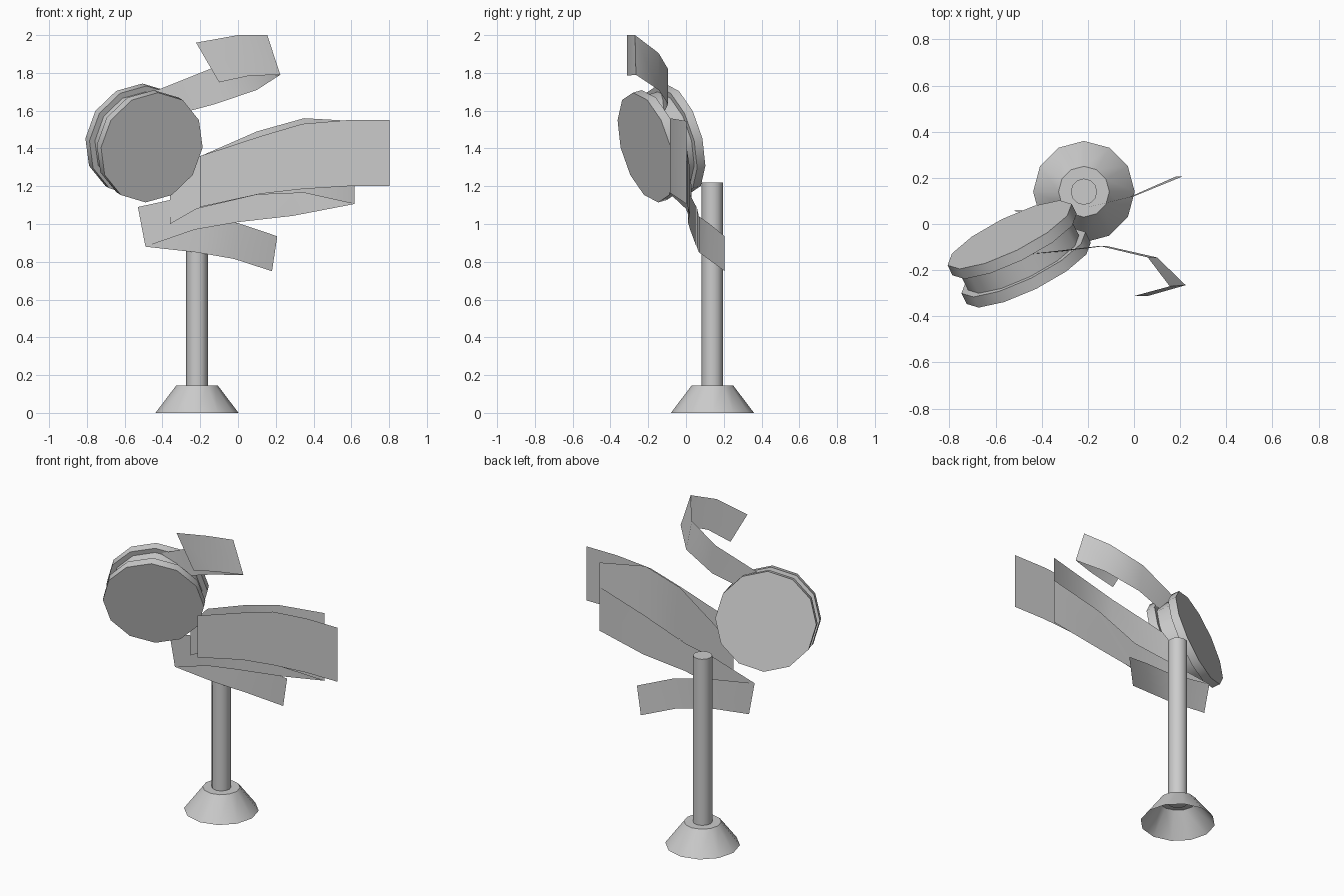
import bpy, bmesh, math
from mathutils import Matrix, Vector

cube = bpy.data.objects.get("Cube")
if cube:
    bpy.data.objects.remove(cube, do_unlink=True)

grey = bpy.data.materials.new("plain grey")
grey.use_nodes = True
colour = (0.6, 0.6, 0.6, 1)
grey.diffuse_color = colour
grey.node_tree.nodes["Principled BSDF"].inputs["Base Color"].default_value = colour


def finish(name, bm, matrix=Matrix()):
    mesh = bpy.data.meshes.new(name)
    bm.to_mesh(mesh)
    bm.free()
    mesh.materials.append(grey)
    obj = bpy.data.objects.new(name, mesh)
    bpy.context.collection.objects.link(obj)
    obj.matrix_world = matrix
    bpy.ops.object.select_all(action='DESELECT')
    obj.select_set(True)
    bpy.context.view_layer.objects.active = obj
    bpy.ops.object.shade_smooth_by_angle(angle=math.radians(40))
    return obj


def lathe(name, profile, matrix, cap_start=True, sides=12):
    """Rings of (radius, height) joined along the local z axis."""
    bm = bmesh.new()
    rings = []
    for r, z in profile:
        rings.append([bm.verts.new((r * math.cos(math.tau * i / sides),
                                    r * math.sin(math.tau * i / sides), z))
                      for i in range(sides)])
    for a, b in zip(rings, rings[1:]):
        for i in range(sides):
            j = (i + 1) % sides
            bm.faces.new((a[i], a[j], b[j], b[i]))
    bm.faces.new(rings[-1])
    if cap_start:
        bm.faces.new(rings[0][::-1])
    return finish(name, bm, matrix)


def ribbon(name, stations):
    """Thin strip through pairs of lower and upper edge points."""
    bm = bmesh.new()
    pairs = [(bm.verts.new(lo), bm.verts.new(hi)) for lo, hi in stations]
    for (a, b), (c, d) in zip(pairs, pairs[1:]):
        bm.faces.new((a, c, d, b))
    return finish(name, bm)


def upright(x, y, low, high):
    return (x, y, low), (x, y, high)


# Stand: hollow flared foot and pole
stand = Matrix.Translation((-0.217, 0.14, 0))
lathe("foot", [(0.22, 0), (0.11, 0.145)], stand, cap_start=False)
lathe("pole", [(0.057, 0.13), (0.057, 1.22)], stand)

# Tilted grooved drum, local z pointing out of its front face
n = Vector((0.43, -0.87, -0.25)).normalized()
side = Vector((-n.y, n.x, 0)).normalized()
up = n.cross(side)
turn = Matrix((side, up, n)).transposed().to_4x4()
drum = Matrix.Translation((-0.539, -0.046, 1.453)) @ turn
lathe("drum", [(0.3, 0), (0.3, 0.05), (0.268, 0.05), (0.268, 0.14),
               (0.3, 0.14), (0.3, 0.193)], drum)

# Flat streamers trailing from the drum
ribbon("front_streamer", [
    upright(-0.2, -0.128, 1.09, 1.36), upright(0.12, -0.128, 1.16, 1.465),
    upright(0.34, -0.128, 1.185, 1.53), upright(0.58, -0.128, 1.2, 1.55),
    upright(0.803, -0.128, 1.2, 1.55)])
ribbon("middle_streamer", [
    upright(-0.36, 0.03, 1.0, 1.2), upright(-0.22, 0, 1.08, 1.35),
    upright(0.1, -0.08, 1.155, 1.49), upright(0.35, -0.085, 1.165, 1.56),
    upright(0.617, 0.003, 1.106, 1.545)])
ribbon("back_streamer", [
    ((-0.49, 0.055, 0.88), (-0.53, 0.055, 1.09)),
    upright(-0.23, 0.022, 0.97, 1.155), upright(0, 0.01, 1.01, 1.19),
    upright(0.29, 0.02, 1.043, 1.3), upright(0.617, 0.006, 1.106, 1.39)])
ribbon("lower_streamer", [
    ((-0.49, 0.057, 0.88), (-0.53, 0.057, 1.09)),
    upright(-0.22, 0.068, 0.85, 1.04),
    ((-0.02, 0.117, 0.815), (0, 0.12, 1.005)),
    ((0.18, 0.205, 0.75), (0.208, 0.205, 0.935))])
ribbon("curled_streamer", [
    ((-0.4, -0.13, 1.56), (-0.45, -0.13, 1.7)),
    ((-0.12, -0.095, 1.635), (-0.15, -0.095, 1.82)),
    ((0.1, -0.145, 1.71), (0.06, -0.145, 1.905)),
    ((0.224, -0.265, 1.79), (0.155, -0.27, 2.0)),
    ((0.06, -0.312, 1.785), (0, -0.312, 2.0)),
    ((-0.1, -0.312, 1.75), (-0.222, -0.312, 1.96))])
